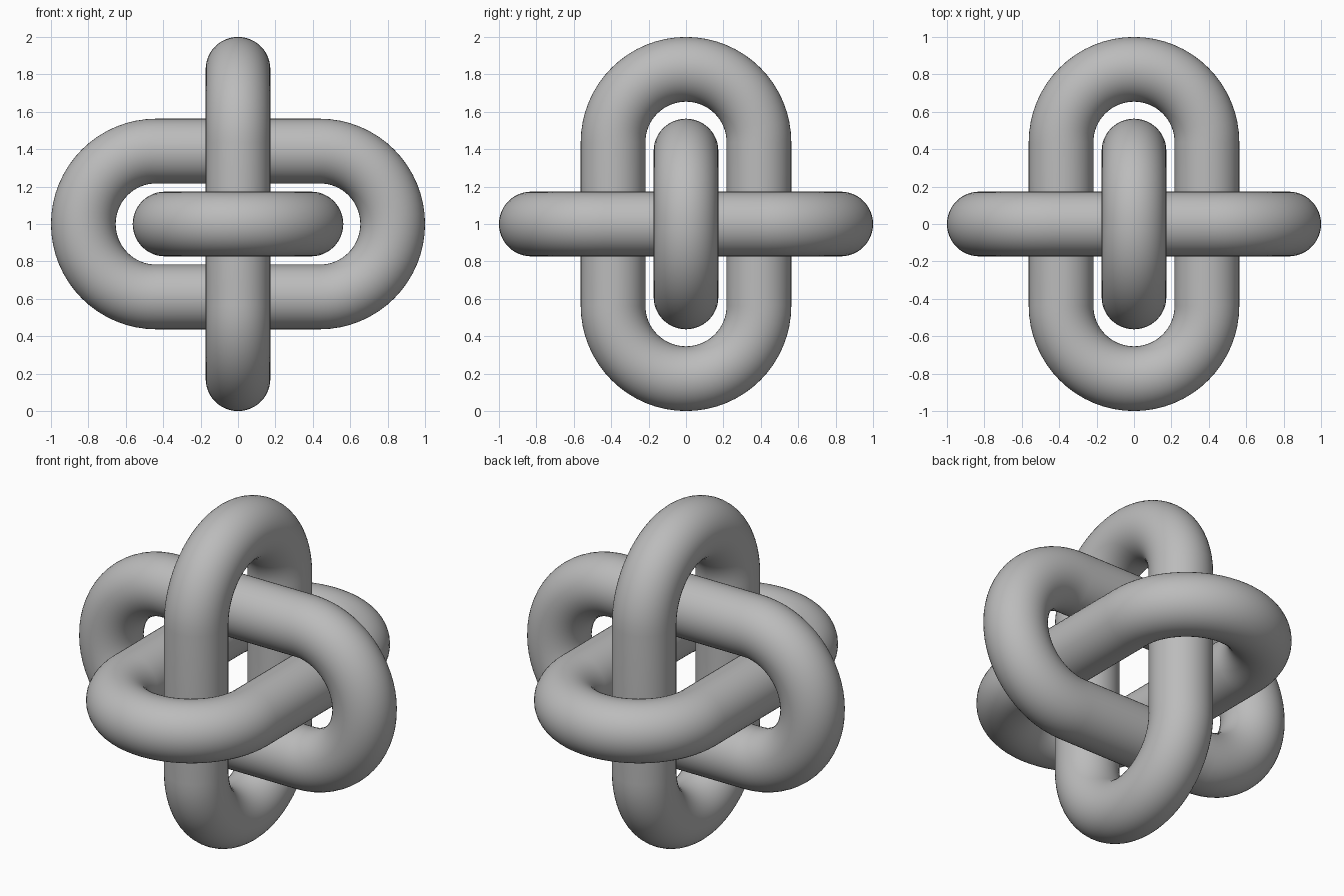
import bpy
import bmesh
from math import sin, cos, pi
from mathutils import Matrix, Vector

cube = bpy.data.objects.get("Cube")
if cube:
    bpy.data.objects.remove(cube, do_unlink=True)

TUBE = 0.173      # radius of the round bar
BEND = 0.39       # centreline radius of the end bends
HALF = 0.437      # half length of the straight bars
SIDES = 48
BEND_STEPS = 32

grey = bpy.data.materials.new("grey")
grey.use_nodes = True
colour = (0.5, 0.5, 0.5, 1)
grey.diffuse_color = colour
grey.node_tree.nodes["Principled BSDF"].inputs["Base Color"].default_value = colour


def link(name, long_axis, short_axis):
    """Closed oval link lying in the plane of the two axes."""
    u, v = Vector(long_axis), Vector(short_axis)
    w = u.cross(v)
    bm = bmesh.new()
    rings = []
    # Two half-circle bends; bridging them makes the straight bars
    for end in (0, 1):
        centre = u * (HALF if end == 0 else -HALF)
        for i in range(BEND_STEPS + 1):
            a = -pi / 2 + pi * end + pi * i / BEND_STEPS
            out = u * cos(a) + v * sin(a)
            mid = centre + out * BEND
            rings.append([bm.verts.new(mid + TUBE * (out * cos(t) + w * sin(t)))
                          for t in (2 * pi * k / SIDES for k in range(SIDES))])
    for r, ring in enumerate(rings):
        after = rings[(r + 1) % len(rings)]
        for k in range(SIDES):
            n = (k + 1) % SIDES
            bm.faces.new((ring[k], after[k], after[n], ring[n])).smooth = True
    bmesh.ops.recalc_face_normals(bm, faces=bm.faces)
    bm.transform(Matrix.Translation((0, 0, 1)))
    mesh = bpy.data.meshes.new(name)
    bm.to_mesh(mesh)
    bm.free()
    mesh.materials.append(grey)
    bpy.context.collection.objects.link(bpy.data.objects.new(name, mesh))


# Three interlocked links, one in each main plane
X, Y, Z = (1, 0, 0), (0, 1, 0), (0, 0, 1)
link("wide_link", X, Z)
link("upright_link", Z, Y)
link("deep_link", Y, X)
